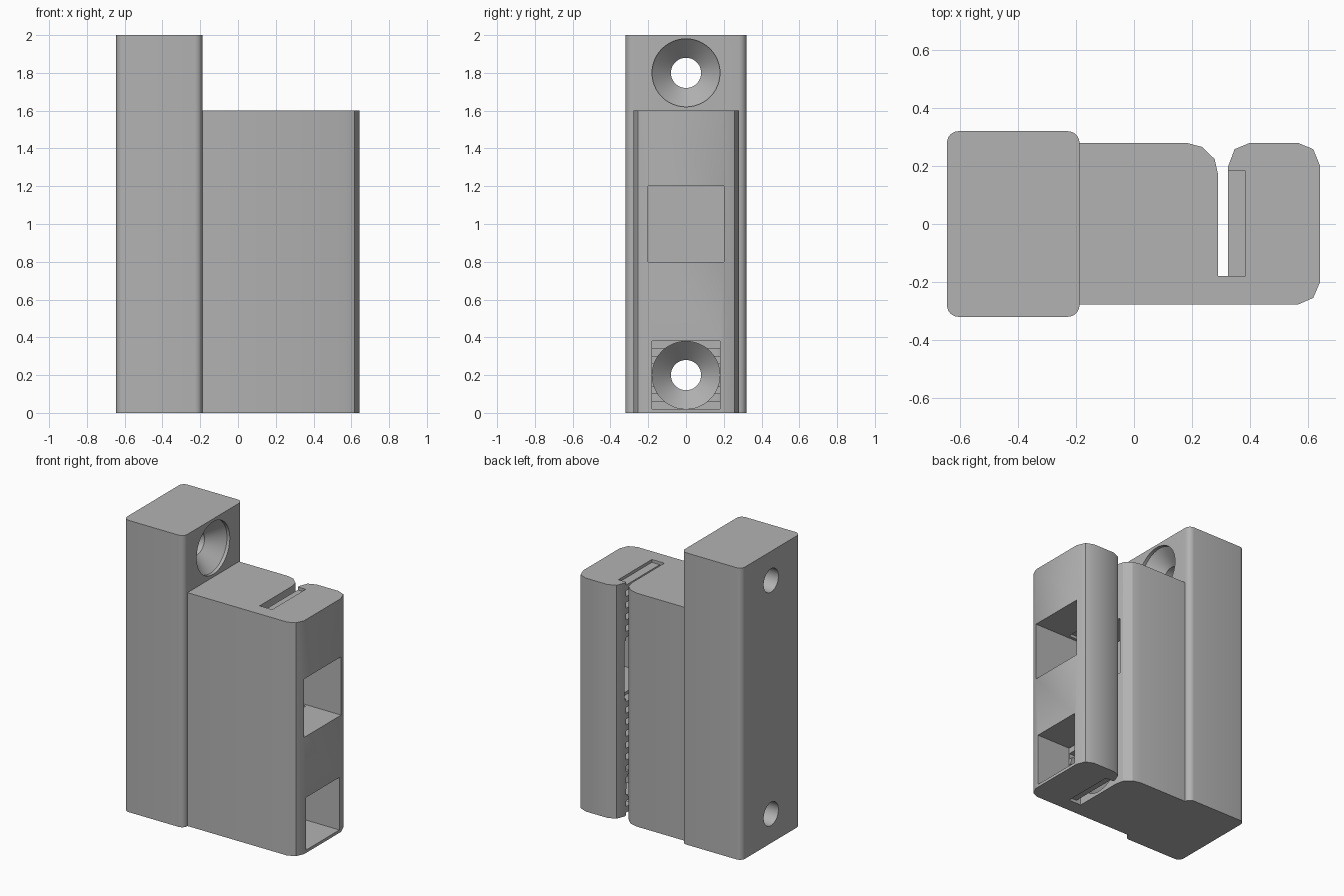
import bpy, bmesh, math
from mathutils import Matrix

if "Cube" in bpy.data.objects:
    bpy.data.objects.remove(bpy.data.objects["Cube"])

grey = bpy.data.materials.new("plain_grey")
grey.diffuse_color = (0.45, 0.45, 0.45, 1)
grey.use_nodes = True
grey.node_tree.nodes["Principled BSDF"].inputs["Base Color"].default_value = grey.diffuse_color


def finish(name, bm):
    bmesh.ops.recalc_face_normals(bm, faces=bm.faces)
    me = bpy.data.meshes.new(name)
    bm.to_mesh(me)
    bm.free()
    me.materials.append(grey)
    ob = bpy.data.objects.new(name, me)
    bpy.context.collection.objects.link(ob)
    return ob


def prism(name, pts, height):
    bm = bmesh.new()
    face = bm.faces.new([bm.verts.new((x, y, 0)) for x, y in pts])
    ext = bmesh.ops.extrude_face_region(bm, geom=[face])
    verts = [v for v in ext["geom"] if isinstance(v, bmesh.types.BMVert)]
    bmesh.ops.translate(bm, vec=(0, 0, height), verts=verts)
    return finish(name, bm)


def add_box(bm, x0, x1, y0, y1, z0, z1):
    m = (Matrix.Translation(((x0 + x1) / 2, (y0 + y1) / 2, (z0 + z1) / 2))
         @ Matrix.Diagonal((x1 - x0, y1 - y0, z1 - z0, 1)))
    bmesh.ops.create_cube(bm, size=1, matrix=m)


def add_lathe(bm, profile, z, n=48):
    """Closed solid turned about an x-parallel axis, profile = (x, radius)."""
    rings = [[bm.verts.new((x, r * math.cos(2 * math.pi * i / n),
                            z + r * math.sin(2 * math.pi * i / n))) for i in range(n)]
             for x, r in profile]
    for a, b in zip(rings, rings[1:]):
        for i in range(n):
            j = (i + 1) % n
            bm.faces.new((a[i], a[j], b[j], b[i]))
    bm.faces.new(rings[0])
    bm.faces.new(rings[-1])


def cut(ob, bm):
    cutter = finish("cutter", bm)
    cutter.hide_render = True
    mod = ob.modifiers.new("cut", 'BOOLEAN')
    mod.operation, mod.solver, mod.object = 'DIFFERENCE', 'EXACT', cutter
    bpy.context.view_layer.objects.active = ob
    bpy.ops.object.modifier_apply(modifier=mod.name)
    bpy.data.objects.remove(cutter)


def smooth(ob):
    bpy.ops.object.select_all(action='DESELECT')
    ob.select_set(True)
    bpy.context.view_layer.objects.active = ob
    bpy.ops.object.shade_smooth_by_angle(angle=math.radians(25))


# Tall mounting plate with rounded vertical edges
R = 0.04
outline = []
for k, (cx, cy) in enumerate([(-0.188 - R, 0.32 - R), (-0.645 + R, 0.32 - R),
                              (-0.645 + R, -0.32 + R), (-0.188 - R, -0.32 + R)]):
    for i in range(7):
        a = math.radians(90 * k + 15 * i)
        outline.append((cx + R * math.cos(a), cy + R * math.sin(a)))
plate = prism("mounting_plate", outline, 2.0)

# Two countersunk screw holes through the plate
for z in (0.2, 1.8):
    bm = bmesh.new()
    add_lathe(bm, [(-0.7, 0.08), (-0.31, 0.08), (-0.21, 0.18), (-0.1, 0.18)], z)
    cut(plate, bm)

# Body with the vertical slot that opens to the back
body = prism("slotted_body", [
    (-0.2, -0.278), (0.565, -0.278), (0.618, -0.255), (0.642, -0.2),
    (0.642, 0.2), (0.618, 0.258), (0.565, 0.28), (0.4, 0.28), (0.347, 0.258),
    (0.325, 0.2), (0.325, -0.18), (0.29, -0.18), (0.29, 0.17), (0.278, 0.224),
    (0.234, 0.266), (0.18, 0.28), (-0.2, 0.28)], 1.6)

# Row of grooves that leaves teeth on the outer slot wall
bm = bmesh.new()
for k in range(21):
    z = 0.08 * k - 0.02
    add_box(bm, 0.31, 0.385, -0.18, 0.183, z, z + 0.04)
cut(body, bm)

# Upper square pocket, through the outer wall and into the body
bm = bmesh.new()
add_box(bm, 0.1, 0.7, -0.2, 0.2, 0.8, 1.2)
cut(body, bm)

# Lower square window, then the round screwdriver tunnel behind it
bm = bmesh.new()
add_box(bm, 0.384, 0.7, -0.181, 0.181, 0.02, 0.38)
cut(body, bm)
bm = bmesh.new()
add_lathe(bm, [(-0.3, 0.179), (0.5, 0.179)], 0.2)
cut(body, bm)

smooth(plate)
smooth(body)
